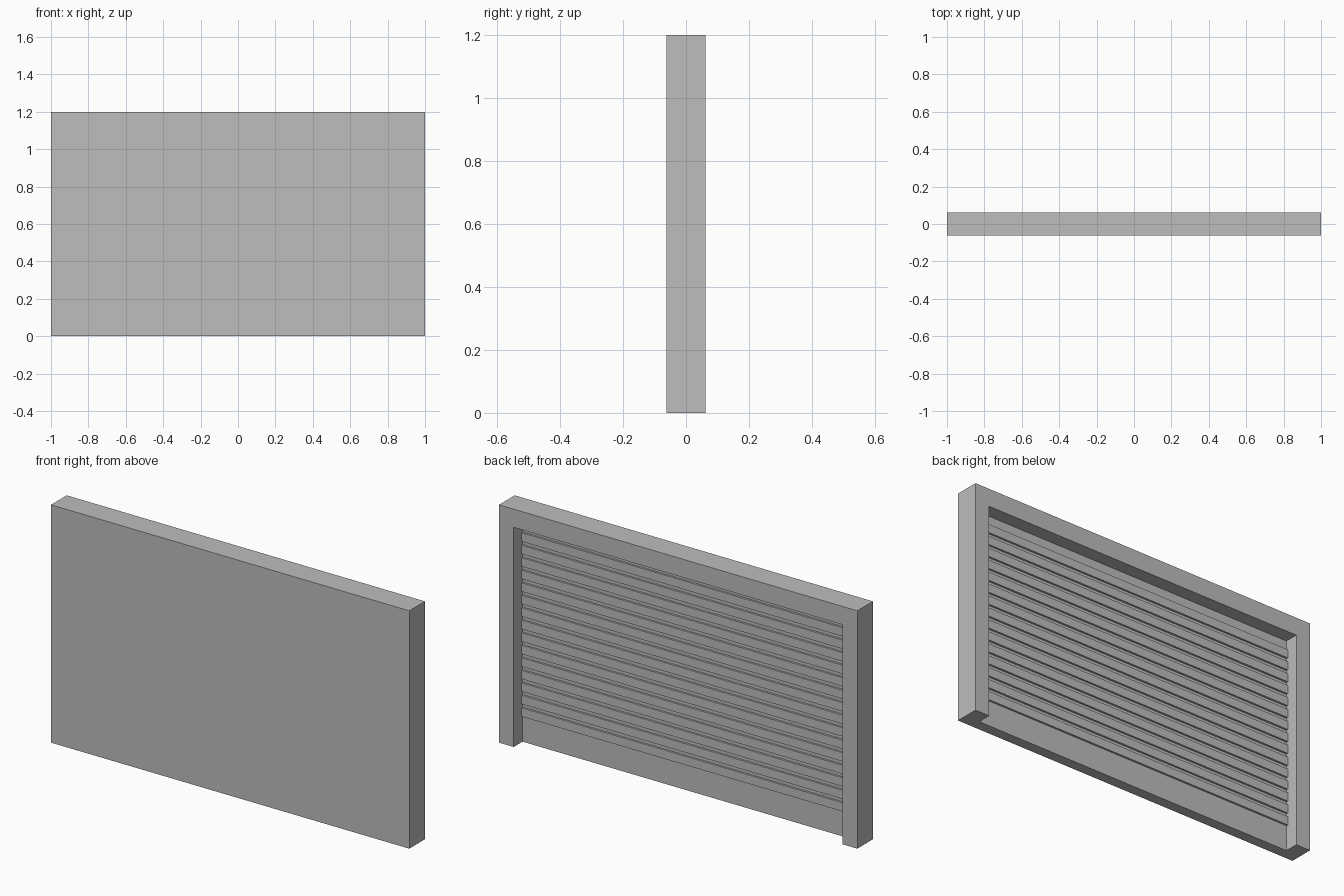
import bpy

old = bpy.data.objects.get("Cube")
if old:
    bpy.data.objects.remove(old, do_unlink=True)

grey = bpy.data.materials.new("plain_grey")
grey.use_nodes = True
colour = (0.51, 0.51, 0.51, 1)
grey.diffuse_color = colour
grey.node_tree.nodes["Principled BSDF"].inputs["Base Color"].default_value = colour

WIDTH, HEIGHT, BACK = 2.0, 1.2, 0.0625
JAMB, LINTEL = 0.082, 0.092
PANEL_Y = -0.008          # back surface of the panel
SLAT_DEPTH, SLAT_HEIGHT = 0.01, 0.044
SLAT_START, SLAT_STEP, SLAT_COUNT = 0.131, 0.0631, 15


def box(name, x, y, z):
    """Box spanning the given (low, high) ranges."""
    spans = (x, y, z)
    bpy.ops.mesh.primitive_cube_add(size=1)
    ob = bpy.context.object
    ob.name = name
    for v in ob.data.vertices:
        v.co = [lo if c < 0 else hi for c, (lo, hi) in zip(v.co, spans)]
    ob.data.materials.append(grey)
    return ob


# Frame: one inverted U outline pushed through the whole depth
hw, iw, top = WIDTH / 2, WIDTH / 2 - JAMB, HEIGHT - LINTEL
outline = [(-hw, 0), (-iw, 0), (-iw, top), (iw, top),
           (iw, 0), (hw, 0), (hw, HEIGHT), (-hw, HEIGHT)]
n = len(outline)
verts = [(x, y, z) for y in (PANEL_Y, BACK) for x, z in outline]
faces = [tuple(range(n)), tuple(reversed(range(n, 2 * n)))]
faces += [(i, i + n, (i + 1) % n + n, (i + 1) % n) for i in range(n)]
mesh = bpy.data.meshes.new("frame")
mesh.from_pydata(verts, [], faces)
mesh.materials.append(grey)
frame = bpy.data.objects.new("frame", mesh)
bpy.context.collection.objects.link(frame)

# Solid panel closing the front
box("front_panel", (-hw, hw), (-BACK, PANEL_Y), (0, HEIGHT))

# Raised horizontal slats across the recess
slat = box("shutter_slats", (-iw, iw), (PANEL_Y, PANEL_Y + SLAT_DEPTH),
           (SLAT_START, SLAT_START + SLAT_HEIGHT))
rows = slat.modifiers.new("rows", "ARRAY")
rows.count = SLAT_COUNT
rows.use_relative_offset = False
rows.use_constant_offset = True
rows.constant_offset_displace = (0, 0, SLAT_STEP)
